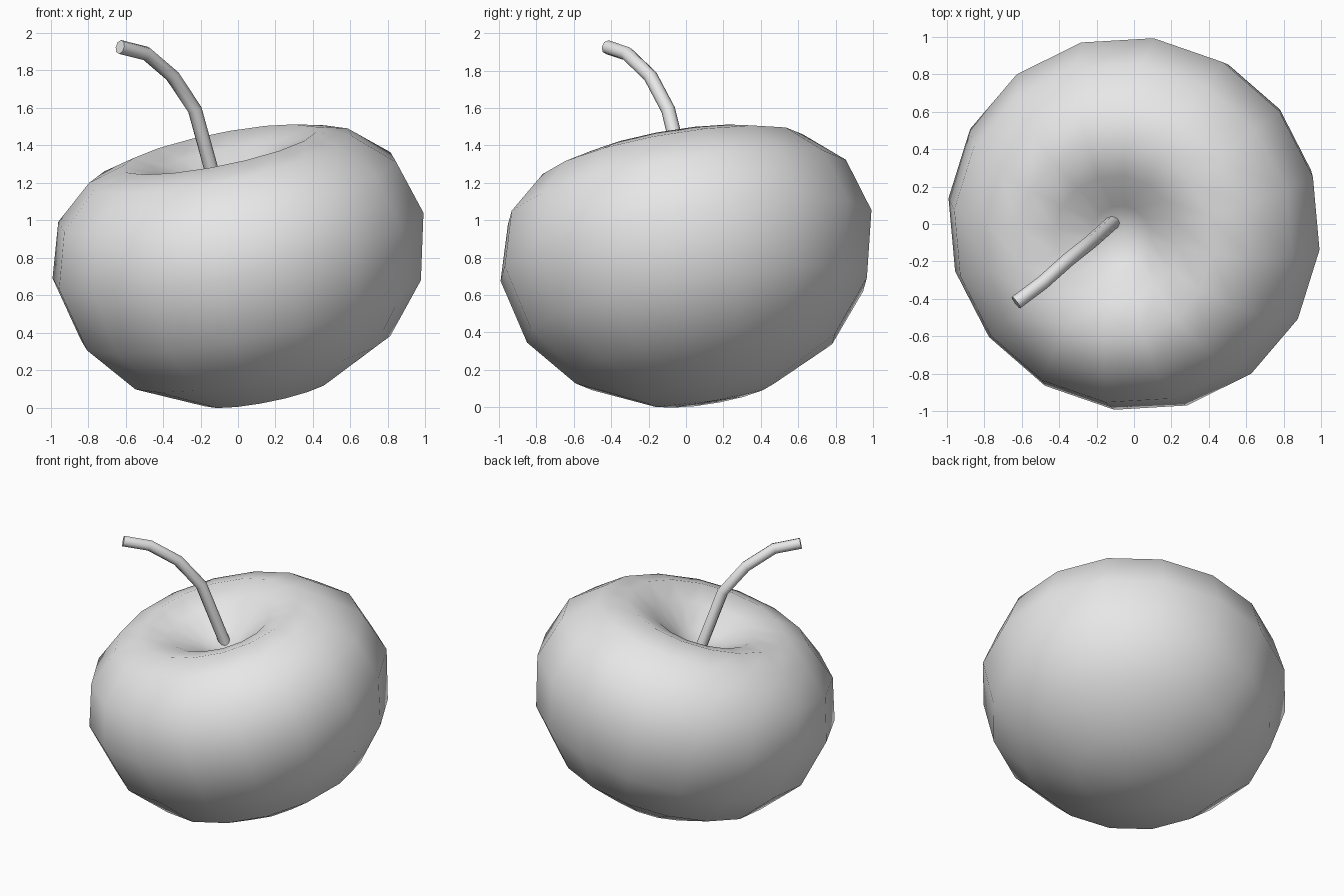
import bpy
import bmesh
import math
from mathutils import Vector, Matrix

cube = bpy.data.objects.get("Cube")
if cube:
    bpy.data.objects.remove(cube, do_unlink=True)

SIDES = 16
PHASE = math.radians(15.5)
CENTRE = Vector((0, 0, 0.865))
AXIS = Vector((-0.2, -0.17, 1)).normalized()

grey = bpy.data.materials.new("light grey")
grey.use_nodes = True
grey.diffuse_color = (0.8, 0.8, 0.8, 1)
grey.node_tree.nodes["Principled BSDF"].inputs["Base Color"].default_value = (0.8, 0.8, 0.8, 1)


def select_only(obj):
    bpy.ops.object.select_all(action="DESELECT")
    obj.select_set(True)
    bpy.context.view_layer.objects.active = obj


# Fruit body: lathe profile of (radius, height), bottom pole to dimple floor
profile = [(0, -0.86), (0.35, -0.805), (0.71, -0.625), (0.93, -0.357),
           (1.015, 0), (0.925, 0.295), (0.72, 0.475), (0.53, 0.53),
           (0.34, 0.47), (0.16, 0.36), (0, 0.28)]
bm = bmesh.new()
verts = [bm.verts.new((r, 0, h)) for r, h in profile]
edges = [bm.edges.new(pair) for pair in zip(verts, verts[1:])]
bmesh.ops.spin(bm, geom=verts + edges, cent=(0, 0, 0), axis=(0, 0, 1),
               angle=math.tau, steps=SIDES)
bmesh.ops.remove_doubles(bm, verts=bm.verts, dist=0.001)
bmesh.ops.recalc_face_normals(bm, faces=bm.faces)

# Lean the body along its axis
tilt = Vector((0, 0, 1)).rotation_difference(AXIS).to_matrix().to_4x4()
bm.transform(Matrix.Translation(CENTRE) @ tilt @ Matrix.Rotation(PHASE, 4, "Z"))
mesh = bpy.data.meshes.new("fruit_body")
bm.to_mesh(mesh)
bm.free()
body = bpy.data.objects.new("fruit_body", mesh)
bpy.context.collection.objects.link(body)
mesh.materials.append(grey)
mesh.shade_smooth()

# Stem: bent round rod with flat ends
path = [(-0.09, 0.03, 1.08), (-0.23, -0.095, 1.59), (-0.35, -0.19, 1.77),
        (-0.49, -0.315, 1.89), (-0.63, -0.42, 1.925)]
curve = bpy.data.curves.new("stem", "CURVE")
curve.dimensions = "3D"
curve.bevel_depth = 0.038
curve.bevel_resolution = 2
curve.use_fill_caps = True
spline = curve.splines.new("POLY")
spline.points.add(len(path) - 1)
for point, co in zip(spline.points, path):
    point.co = (*co, 1)
stem = bpy.data.objects.new("stem", curve)
bpy.context.collection.objects.link(stem)
curve.materials.append(grey)
select_only(stem)
bpy.ops.object.convert(target="MESH")
bpy.ops.object.shade_smooth_by_angle(angle=math.radians(50))
